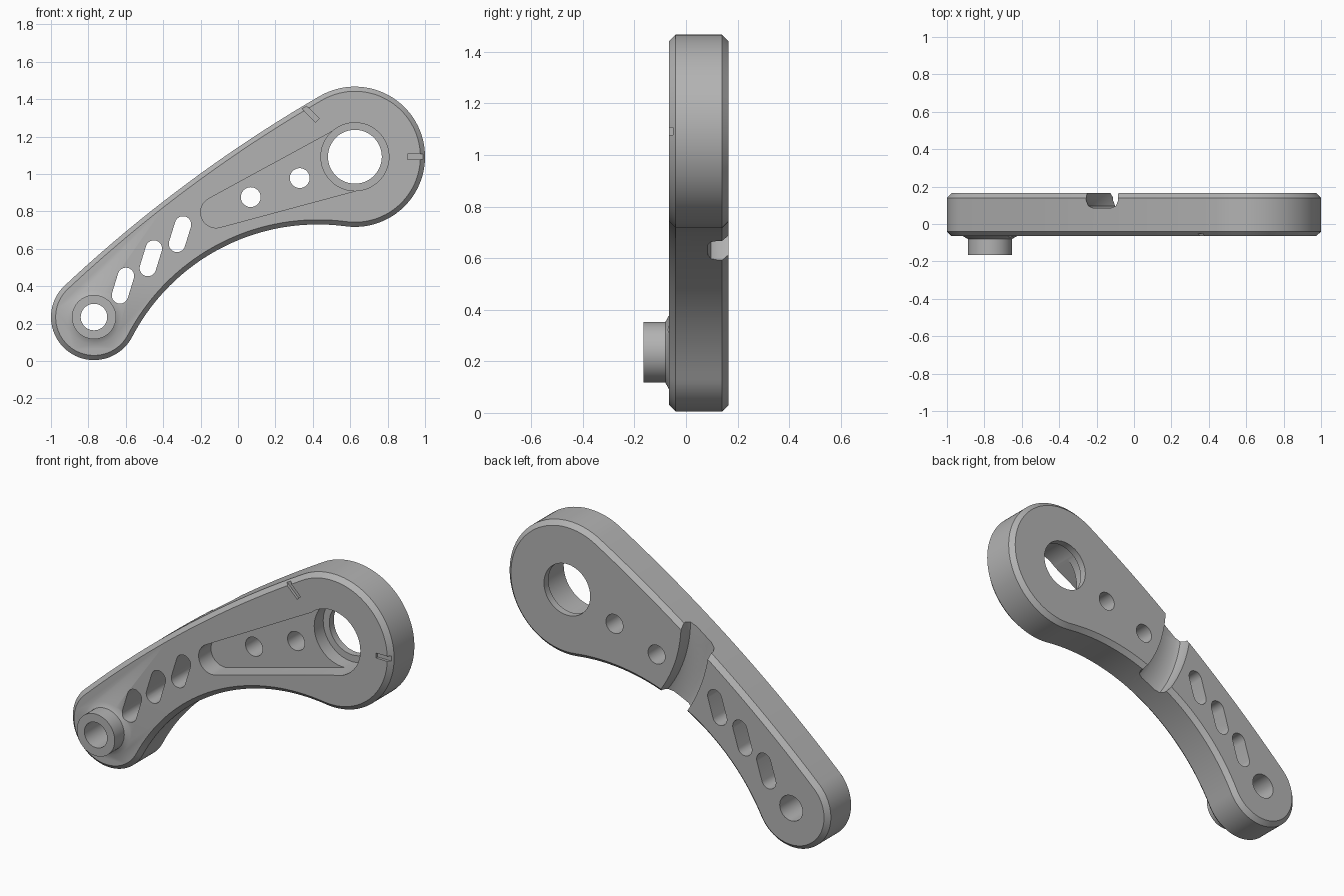
import bpy, bmesh
from math import pi, sin, cos, asin, sqrt, atan2
from mathutils import Vector

if "Cube" in bpy.data.objects:
    bpy.data.objects.remove(bpy.data.objects["Cube"])

FRONT, BACK, CHAMFER = -0.065, 0.165, 0.025
SMALL, R_SMALL = Vector((-0.77, 0.235)), 0.23
BIG, R_BIG = Vector((0.625, 1.092)), 0.375
R_UNDER, R_TOP = 1.12, 7.5

grey = bpy.data.materials.new("plain grey")
grey.use_nodes = True
colour = (0.45, 0.45, 0.45, 1)
grey.diffuse_color = colour
grey.node_tree.nodes["Principled BSDF"].inputs["Base Color"].default_value = colour


def angle(v):
    return atan2(v.y, v.x)


def polar(c, r, a):
    return Vector((c.x + r * cos(a), c.y + r * sin(a)))


def arc(c, r, a0, a1, n):
    """Points along an arc, without its last point."""
    return [polar(c, r, a0 + (a1 - a0) * i / n) for i in range(n)]


def circle(c, r, n=48):
    return arc(c, r, 0, 2 * pi, n)


def capsule(c0, r0, c1, r1, n=24):
    """Outline around two circles joined by their tangents."""
    t = angle(c1 - c0)
    w = pi / 2 + asin((r1 - r0) / (c1 - c0).length)
    return (arc(c1, r1, t - w, t + w, n) + [polar(c1, r1, t + w)]
            + arc(c0, r0, t + w, t + 2 * pi - w, n) + [polar(c0, r0, t - w)])


def apex(d0, d1):
    """Point below the arm at given distances from both end centres."""
    axis = BIG - SMALL
    d = axis.length
    axis.normalize()
    a = (d0 * d0 - d1 * d1 + d * d) / (2 * d)
    return SMALL + axis * a + Vector((axis.y, -axis.x)) * sqrt(d0 * d0 - a * a)


def loft(name, rings, closed=False):
    """Skin a list of (outline, y) rings into a solid."""
    bm = bmesh.new()
    rows = [[bm.verts.new((p.x, y, p.y)) for p in pts] for pts, y in rings]
    pairs = list(zip(rows, rows[1:]))
    if closed:
        pairs.append((rows[-1], rows[0]))
    else:
        bm.faces.new(rows[0])
        bm.faces.new(rows[-1])
    for a, b in pairs:
        n = len(a)
        for i in range(n):
            j = (i + 1) % n
            bm.faces.new((a[i], a[j], b[j], b[i]))
    bmesh.ops.recalc_face_normals(bm, faces=bm.faces)
    mesh = bpy.data.meshes.new(name)
    bm.to_mesh(mesh)
    bm.free()
    mesh.materials.append(grey)
    ob = bpy.data.objects.new(name, mesh)
    bpy.context.collection.objects.link(ob)
    return ob


def prism(name, pts, y0=-0.3, y1=0.3):
    return loft(name, [(pts, y0), (pts, y1)])


def combine(target, tool, operation="DIFFERENCE"):
    tool.hide_render = True
    mod = target.modifiers.new("combine", "BOOLEAN")
    mod.operation, mod.solver, mod.object = operation, "EXACT", tool
    bpy.context.view_layer.objects.active = target
    bpy.ops.object.modifier_apply(modifier=mod.name)
    bpy.data.objects.remove(tool)


# Arm body: two round ends joined by tangent arcs, with chamfered rims
under = apex(R_UNDER + R_SMALL, R_UNDER + R_BIG)
top = apex(R_TOP - R_SMALL, R_TOP - R_BIG)


def outline(inset):
    return (arc(BIG, R_BIG - inset, angle(under - BIG), angle(BIG - top), 56)
            + arc(top, R_TOP - inset, angle(BIG - top), angle(SMALL - top), 20)
            + arc(SMALL, R_SMALL - inset, angle(SMALL - top), angle(under - SMALL) + 2 * pi, 48)
            + arc(under, R_UNDER + inset, angle(SMALL - under), angle(BIG - under), 36))


arm = loft("lever_arm", [(outline(CHAMFER), FRONT), (outline(0), FRONT + CHAMFER),
                         (outline(0), BACK - CHAMFER), (outline(CHAMFER), BACK)])

# Front boss with a flared foot
boss = loft("pivot_boss", [(circle(SMALL, r), y) for r, y in
                           ((0.118, -0.165), (0.118, -0.08), (0.145, FRONT), (0.145, -0.03))])
combine(arm, boss, "UNION")

# Tapered front pocket and deeper counterbore
pocket_end = Vector((-0.117, 0.795))
combine(arm, prism("pocket_cutter", capsule(pocket_end, 0.083, BIG, 0.177), -0.3, 0.045))
combine(arm, prism("counterbore_cutter", circle(BIG, 0.182, 64), -0.3, 0.125))

# Through holes
for c, r in ((BIG, 0.144), (SMALL, 0.071),
             (Vector((0.068, 0.876)), 0.053), (Vector((0.33, 0.978)), 0.053)):
    combine(arm, prism("hole_cutter", circle(c, r)))

# Slanted slots
half = Vector((0.016, 0.052))
for c in (Vector((-0.615, 0.403)), Vector((-0.466, 0.549)), Vector((-0.31, 0.678))):
    combine(arm, prism("slot_cutter", capsule(c - half, 0.044, c + half, 0.044, 16)))

# Curved groove across the back, centred on the large hole
section = ((0.71, 0.25), (0.71, 0.125), (0.722, 0.097), (0.75, 0.085),
           (0.85, 0.085), (0.878, 0.097), (0.89, 0.125), (0.89, 0.25))
combine(arm, loft("groove_cutter", [(circle(BIG, r, 128), y) for r, y in section], True))

# Shallow radial index marks on the front rim
for a in (0, 2.37):
    along = Vector((cos(a), sin(a)))
    side = Vector((-along.y, along.x)) * 0.014
    near, far = BIG + along * 0.28, BIG + along * 0.45
    combine(arm, prism("mark_cutter", [near - side, far - side, far + side, near + side],
                       -0.3, FRONT + 0.015))

# Smooth curved walls, crisp edges
bpy.ops.object.select_all(action="DESELECT")
arm.select_set(True)
bpy.context.view_layer.objects.active = arm
bpy.ops.object.shade_smooth_by_angle(angle=pi / 6)
